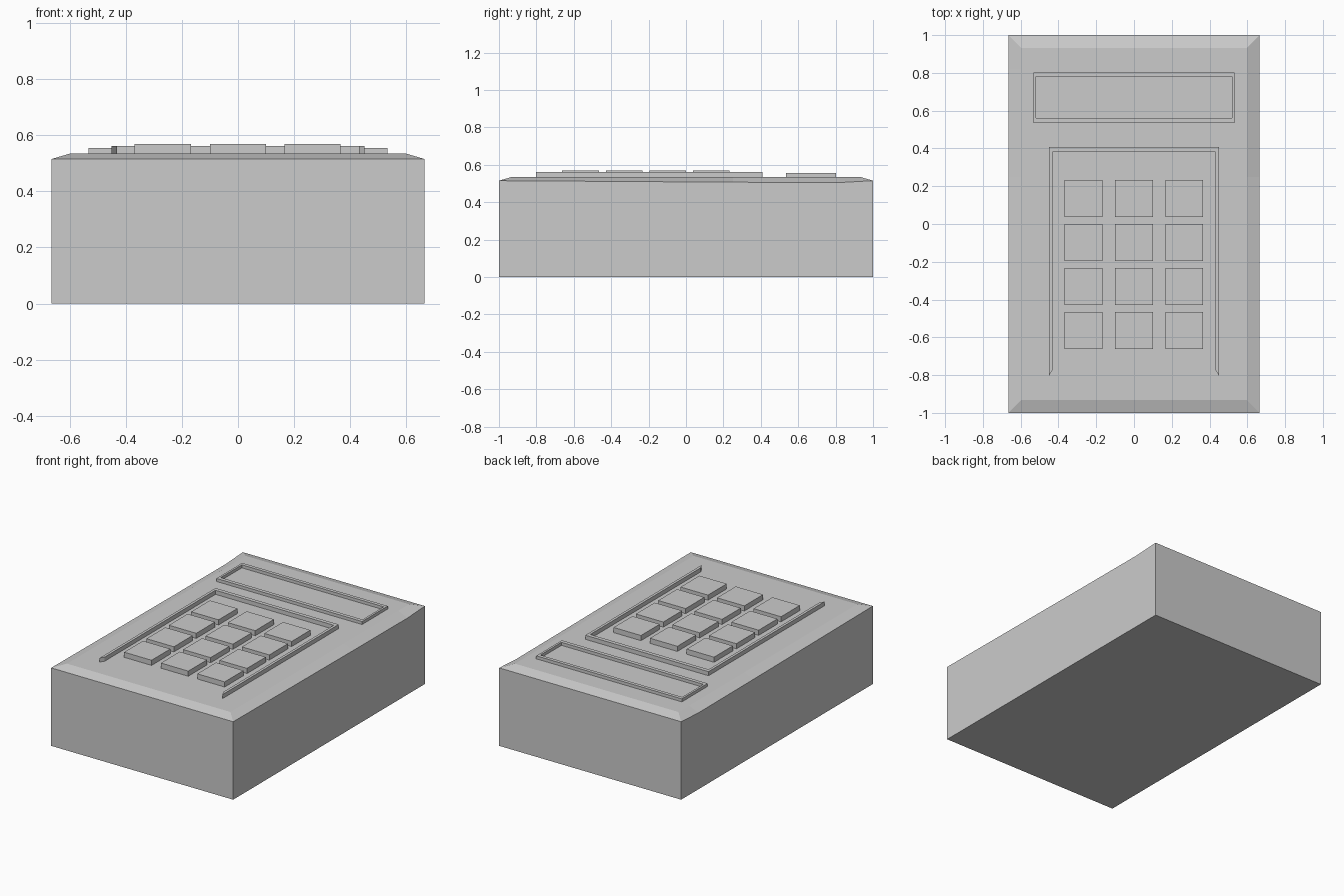
import bpy
import bmesh

if "Cube" in bpy.data.objects:
    bpy.data.objects.remove(bpy.data.objects["Cube"])

grey = bpy.data.materials.new("plain grey")
grey.diffuse_color = (0.6, 0.6, 0.6, 1)
grey.use_nodes = True
grey.node_tree.nodes["Principled BSDF"].inputs["Base Color"].default_value = grey.diffuse_color

TOP = 0.535     # height of the flat panel
SINK = 0.004    # how far raised parts sit into the panel


def finish(name, bm):
    bmesh.ops.recalc_face_normals(bm, faces=bm.faces)
    mesh = bpy.data.meshes.new(name)
    bm.to_mesh(mesh)
    bm.free()
    mesh.materials.append(grey)
    obj = bpy.data.objects.new(name, mesh)
    bpy.context.collection.objects.link(obj)
    return obj


def prism(name, outline, z0, z1):
    """Extrude a flat outline from z0 up to z1."""
    bm = bmesh.new()
    face = bm.faces.new([bm.verts.new((x, y, z0)) for x, y in outline])
    up = bmesh.ops.extrude_face_region(bm, geom=[face])["geom"]
    for v in up:
        if isinstance(v, bmesh.types.BMVert):
            v.co.z = z1
    return finish(name, bm)


def rect(x0, x1, y0, y1):
    return [(x0, y0), (x1, y0), (x1, y1), (x0, y1)]


# Body: tall box with a shallow sloped rim that dips slightly along the sides
bm = bmesh.new()
W, L, INSET = 0.665, 1.0, 0.068
side = [(-L, 0.515), (0.25, 0.507), (0.82, 0.505), (L, 0.515)]
rim = [(W, y, z) for y, z in side] + [(-W, y, z) for y, z in reversed(side)]
lip = [((W - INSET) * (1 if x > 0 else -1),
        max(-L + INSET, min(L - INSET, y)), TOP) for x, y, z in rim]
base = [bm.verts.new((x, y, 0)) for x, y in rect(-W, W, -L, L)]
rim = [bm.verts.new(p) for p in rim]
lip = [bm.verts.new(p) for p in lip]
bm.faces.new(base)
bm.faces.new(lip)
for i in range(8):
    j = (i + 1) % 8
    bm.faces.new((rim[i], rim[j], lip[j], lip[i]))
bm.faces.new((base[1], base[2], *reversed(rim[0:4])))   # right wall
bm.faces.new((base[3], base[0], *reversed(rim[4:8])))   # left wall
bm.faces.new((base[0], base[1], rim[0], rim[7]))        # front wall
bm.faces.new((base[2], base[3], rim[4], rim[3]))        # back wall
finish("body", bm)

# Display frame: closed raised border
bm = bmesh.new()
outer, inner = rect(-0.532, 0.532, 0.535, 0.803), rect(-0.518, 0.518, 0.56, 0.78)
rings = [[bm.verts.new((x, y, z)) for x, y in loop]
         for loop, z in ((outer, TOP - SINK), (outer, 0.555),
                         (inner, 0.555), (inner, TOP - SINK))]
for a, b in zip(rings, rings[1:] + rings[:1]):
    for i in range(4):
        j = (i + 1) % 4
        bm.faces.new((a[i], a[j], b[j], b[i]))
finish("display_frame", bm)

# Keypad surround: three-sided bracket, open at the front with angled ends
right = [(0.432, -0.775), (0.45, -0.803), (0.45, 0.408)]
left = [(-0.45, 0.408), (-0.45, -0.803), (-0.432, -0.775)]
prism("keypad_surround", right + left + [(-0.432, 0.382), (0.432, 0.382)],
      TOP - SINK, 0.562)

# Keys: three columns by four rows
for row, y in enumerate((-0.564, -0.331, -0.098, 0.135)):
    for col, x in enumerate((-0.268, 0, 0.266)):
        prism(f"key_{row + 1}_{col + 1}",
              rect(x - 0.1, x + 0.1, y - 0.098, y + 0.098), TOP - SINK, 0.569)
